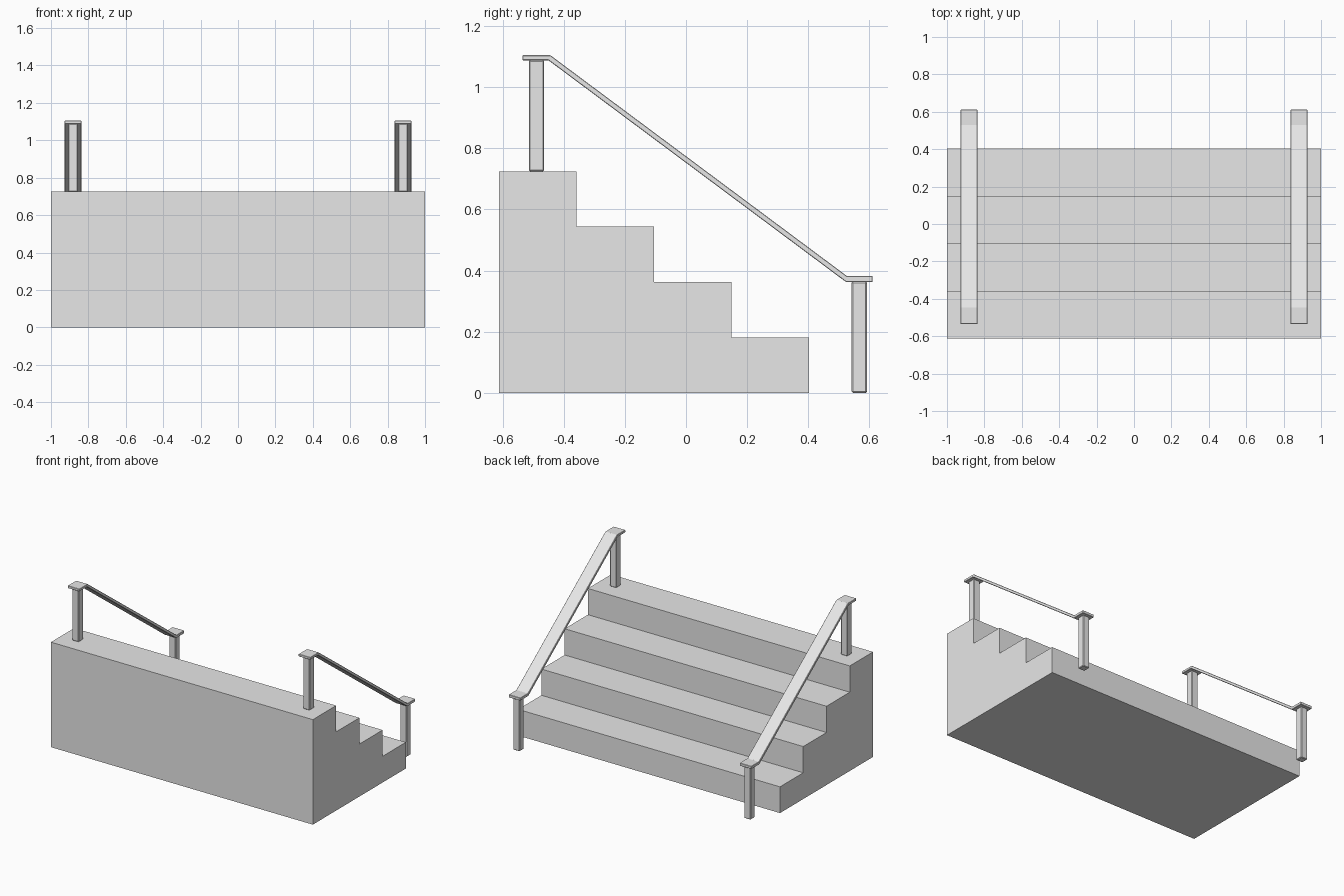
import bpy
import bmesh
from mathutils import Vector

cube = bpy.data.objects.get("Cube")
if cube:
    bpy.data.objects.remove(cube, do_unlink=True)

GREY = (0.8, 0.8, 0.8, 1)
grey = bpy.data.materials.new("plain_grey")
grey.use_nodes = True
grey.diffuse_color = GREY
grey.node_tree.nodes["Principled BSDF"].inputs["Base Color"].default_value = GREY


def extrude_profile(name, points, x_min, x_max, bevel=0.0):
    """Extrude a (y, z) outline across the width, with optional edge chamfers."""
    bm = bmesh.new()
    face = bm.faces.new([bm.verts.new((x_min, y, z)) for y, z in points])
    new = bmesh.ops.extrude_face_region(bm, geom=[face])["geom"]
    verts = [v for v in new if isinstance(v, bmesh.types.BMVert)]
    bmesh.ops.translate(bm, verts=verts, vec=Vector((x_max - x_min, 0, 0)))
    bmesh.ops.recalc_face_normals(bm, faces=bm.faces[:])
    if bevel:
        bmesh.ops.bevel(bm, geom=bm.edges[:], offset=bevel, segments=1,
                        affect='EDGES', clamp_overlap=True)
    mesh = bpy.data.meshes.new(name)
    bm.to_mesh(mesh)
    bm.free()
    mesh.materials.append(grey)
    obj = bpy.data.objects.new(name, mesh)
    bpy.context.collection.objects.link(obj)
    return obj


# Solid flight of four steps, descending towards the back
FRONT, BACK, HEIGHT, STEPS = -0.612, 0.403, 0.725, 4
run = (BACK - FRONT) / STEPS
rise = HEIGHT / STEPS
outline = [(FRONT, 0), (FRONT, HEIGHT)]
for i in range(STEPS):
    y = FRONT + run * (i + 1)
    outline.append((y, HEIGHT - rise * i))
    outline.append((y, HEIGHT - rise * (i + 1)))
extrude_profile("steps", outline, -1, 1)

# Handrail: flat ends joined by a sloping board
rail = [(-0.535, 1.105), (-0.444, 1.105), (0.527, 0.382), (0.611, 0.382),
        (0.611, 0.363), (0.523, 0.363), (-0.450, 1.088), (-0.535, 1.088)]

# Posts: name, centre y, bottom, top
posts = [("upper_post", -0.489, HEIGHT, 1.089), ("lower_post", 0.567, 0, 0.364)]

for side, x in (("left", 0.882), ("right", -0.882)):
    extrude_profile(f"{side}_handrail", rail, x - 0.045, x + 0.045, 0.002)
    for name, y, low, high in posts:
        square = [(y - 0.025, low), (y + 0.025, low),
                  (y + 0.025, high), (y - 0.025, high)]
        extrude_profile(f"{side}_{name}", square, x - 0.025, x + 0.025, 0.004)
